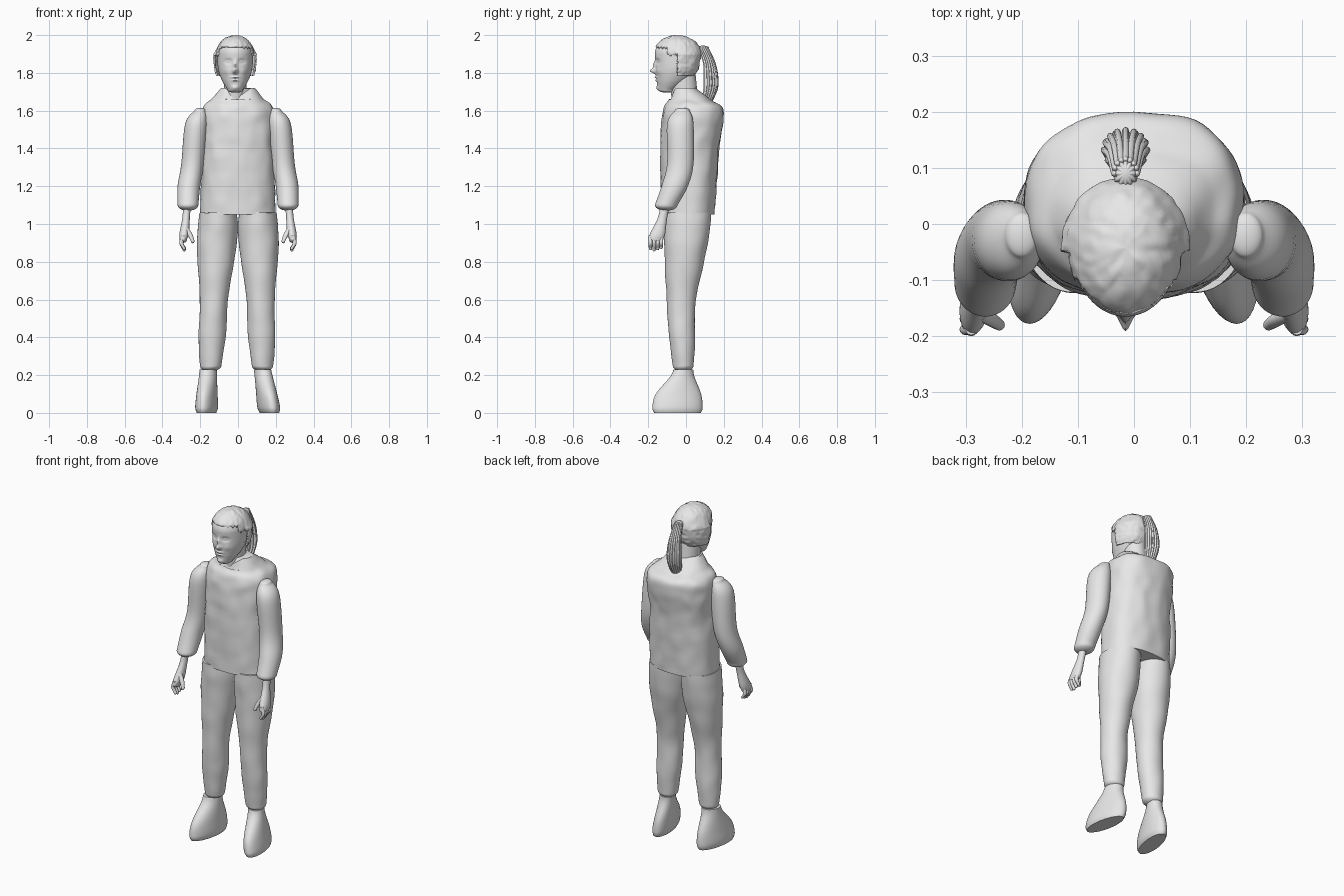
import bpy
import bmesh
import math
from mathutils import Vector, noise

cube = bpy.data.objects.get("Cube")
if cube:
    bpy.data.objects.remove(cube, do_unlink=True)

# One plain grey for the whole figure
grey = bpy.data.materials.new("plain grey")
grey.use_nodes = True
tone = (.8, .8, .8, 1)
grey.diffuse_color = tone
grey.node_tree.nodes["Principled BSDF"].inputs["Base Color"].default_value = tone


def spline(sections, steps):
    """Smoothly interpolate between the given cross-sections."""
    rows = [Vector(section) for section in sections]
    result = []
    for i, (start, end) in enumerate(zip(rows, rows[1:])):
        before = rows[i - 1] if i else start
        after = rows[i + 2] if i + 2 < len(rows) else end
        leave, arrive = (end - before) / 2, (after - start) / 2
        for k in range(steps):
            t = k / steps
            ease = t * t * (3 - 2 * t)
            result.append(start.lerp(end, ease)
                          + leave * t * (1 - t) ** 2 - arrive * t * t * (1 - t))
    result.append(rows[-1])
    return result


def dome(row, height, steps):
    """Round off an end: rings that shrink along a quarter ellipse."""
    x, y, z, wide, deep = row
    rings = []
    for k in range(steps):
        angle = math.pi / 2 * (k + 1) / steps
        shrink = max(math.cos(angle), .02)
        rings.append((x, y, z + height * math.sin(angle), wide * shrink, deep * shrink))
    return rings


def loft(name, sections, segments=32, steps=6, base=0, crown=0, power=2,
         flutes=0, shape=None, keep=None):
    """Skin level rings, each given as centre x, y, z, half width, half depth."""
    rows = spline(sections, steps)
    if base:
        rows = dome(rows[0], -base, steps)[::-1] + rows
    if crown:
        rows = rows + dome(rows[-1], crown, steps)
    bm = bmesh.new()
    rings = []
    for x, y, z, wide, deep in rows:
        ring = []
        for k in range(segments):
            angle = math.tau * k / segments
            c, s = math.cos(angle), math.sin(angle)
            size = 1 + (math.cos(flutes * angle) / 8 if flutes else 0)
            px = math.copysign(abs(c) ** (2 / power), c) * wide * size
            py = math.copysign(abs(s) ** (2 / power), s) * deep * size
            ring.append(bm.verts.new((x + px, y + py, z)))
        rings.append(ring)
    for low, high in zip(rings, rings[1:]):
        for k in range(segments):
            n = (k + 1) % segments
            bm.faces.new((low[k], low[n], high[n], high[k]))
    bm.faces.new(rings[0])
    bm.faces.new(rings[-1])
    if shape:
        for vert in bm.verts:
            vert.co = shape(vert.co.copy())
    if keep:
        bare = [face for face in bm.faces if not keep(face.calc_center_median())]
        bmesh.ops.delete(bm, geom=bare, context="FACES")
    bmesh.ops.recalc_face_normals(bm, faces=bm.faces)
    mesh = bpy.data.meshes.new(name)
    bm.to_mesh(mesh)
    bm.free()
    mesh.materials.append(grey)
    obj = bpy.data.objects.new(name, mesh)
    bpy.context.collection.objects.link(obj)
    bpy.ops.object.select_all(action="DESELECT")
    obj.select_set(True)
    bpy.context.view_layer.objects.active = obj
    bpy.ops.object.shade_smooth_by_angle(angle=math.radians(50))
    return obj


def wrinkle(co, amount, scale):
    return co + noise.noise_vector(co * scale) * amount


# Shirt: creased cloth with a notch at the front of the collar
def shirt_shape(co):
    if co.z > 1.66 and co.y < 0:
        co.z -= .05 * max(0, 1 - abs(co.x) / .07)
    hem = min(1, (co.z - 1.05) * 20)
    collar = max(0, min(1, (1.7 - co.z) * 20))
    return wrinkle(co, .007 * hem * collar, 14)


loft("shirt", [(0, .01, 1.05, .2, .14), (0, .02, 1.4, .19, .155),
               (0, .04, 1.6, .19, .16), (0, .02, 1.66, .14, .11),
               (0, -.01, 1.72, .09, .06)],
     segments=72, steps=10, power=2.4, shape=shirt_shape)

# Neck and head
mid = -.015
loft("neck", [(mid, 0, 1.6, .06, .07), (mid, -.02, 1.8, .06, .07)])

skull = [(mid, -.1, 1.71, .04, .045), (mid, -.07, 1.76, .07, .085),
         (mid, -.05, 1.82, .09, .11), (mid, -.045, 1.9, .095, .12)]

# Face features: sideways offset, height, width, tallness, push forward
features = [
    (0, 1.81, .013, .014, .03),      # nose tip
    (0, 1.84, .01, .02, .014),       # nose bridge
    (.036, 1.86, .017, .012, -.013),  # eye sockets
    (.036, 1.86, .011, .006, .009),  # eyelids
    (.046, 1.81, .02, .02, .005),    # cheeks
    (0, 1.777, .02, .005, .009),     # upper lip
    (0, 1.76, .016, .005, .008),     # lower lip
    (0, 1.72, .02, .013, .01),       # chin
]


def face_shape(co):
    moved = co.copy()
    if co.y < -.06:
        for offset, height, wide, tall, push in features:
            for side in ((1, -1) if offset else (1,)):
                across = (co.x - mid - side * offset) / wide
                along = (co.z - height) / tall
                moved.y -= push * math.exp(-across ** 2 - along ** 2)
    return moved


loft("head", skull, segments=120, steps=20, base=.015, crown=.092, shape=face_shape)


# Hair: a fuller cap behind the temples, thin and ragged on the brow
def hair_line(co):
    ragged = noise.noise(co * 60) / 80
    behind = co.y > -.045 + ragged / 3 and co.z > 1.785
    brow = co.z > 1.935 + ragged
    temple = co.z > 1.895 + ragged and co.y > -.1
    return behind or brow or temple


def hair_shape(co):
    if co.y > -.05:
        fullness = max(0, min(1, (1.93 - co.z) * 30))
        co.x += math.copysign(.014, co.x - mid) * fullness
    return wrinkle(co, .004, 50)


hair = loft("hair_cap", [(x, y, z, wide + .006, deep + .005)
                         for x, y, z, wide, deep in skull],
            segments=96, steps=16, crown=.099, shape=hair_shape, keep=hair_line)
shell = hair.modifiers.new("thickness", "SOLIDIFY")
shell.thickness = .008
shell.offset = -1

# Ponytail: fluted body with loose strands around its outside
tail = [(mid, .11, 1.65, .025, .025), (mid, .13, 1.72, .037, .034),
        (mid, .13, 1.79, .037, .034), (mid, .12, 1.86, .028, .028),
        (mid, .09, 1.93, .02, .025)]
loft("ponytail", tail, segments=72, base=.035, crown=.015, flutes=12)
strands = 9
for i in range(strands):
    turn = math.pi * i / (strands - 1)
    path = [(x + wide * math.cos(turn), y + deep * math.sin(turn), z, .006, .006)
            for x, y, z, wide, deep in tail]
    loft("hair_strand", path, segments=8, base=.02 + .02 * (i % 2), crown=.01)

for side, label in ((1, "left_"), (-1, "right_")):
    # Mirrored placement; the lower right leg stands slightly wider
    def place(co):
        return Vector((co.x * side, co.y, co.z))

    def leg_place(co):
        wider = .02 * max(0, 1 - co.z) if side < 0 else 0
        return place(wrinkle(co, .004, 10)) - Vector((wider, 0, 0))

    def shoe_place(co):
        # Toes point outward and the ankle leans in
        lean = .16 - .15 * co.y
        lean -= co.z * (.14 if side > 0 else .02)
        return place(co + Vector((lean, 0, 0)))

    # Sleeve with a full cuff, bent forward at the elbow
    loft(label + "sleeve", [
        (.265, -.105, 1.1, .055, .06), (.26, -.06, 1.2, .06, .07),
        (.24, -.03, 1.32, .06, .07), (.22, -.03, 1.53, .06, .07),
        (.2, -.02, 1.6, .03, .04)],
        segments=40, base=.03, crown=.015, shape=place)

    # Hand: wrist and palm, four fingers, thumb
    loft(label + "hand", [
        (.29, -.16, .92, .02, .04), (.285, -.15, .95, .025, .04),
        (.275, -.125, 1.03, .02, .025), (.27, -.11, 1.1, .02, .025)],
        segments=24, base=.02, shape=place)
    for i in range(4):
        y = -.188 + .019 * i
        tip = .865 + .006 * abs(i - 1)
        loft(label + "finger", [
            (.285, y, tip, .009, .009), (.3, y, .9, .011, .01),
            (.29, y, .94, .01, .01)],
            segments=12, base=.01, shape=place)
    loft(label + "thumb", [
        (.24, -.18, .91, .01, .01), (.255, -.17, .945, .014, .012),
        (.275, -.16, .98, .012, .012)],
        segments=12, base=.012, shape=place)

    # Trouser leg, tapering to a gathered hem
    loft(label + "trouser_leg", [
        (.13, -.015, .25, .055, .054), (.125, -.02, .4, .073, .068),
        (.12, -.025, .6, .075, .078), (.11, 0, .9, .106, .117),
        (.104, .006, 1.06, .1, .128)],
        segments=48, steps=10, base=.03, shape=leg_place)

    # Ankle boot with a flat sole and a broad rounded toe
    loft(label + "shoe", [
        (0, -.045, 0, .048, .124), (0, -.045, .03, .057, .133),
        (0, -.04, .1, .053, .12), (0, -.02, .19, .047, .065),
        (0, -.014, .23, .045, .052)],
        segments=40, shape=shoe_place)
